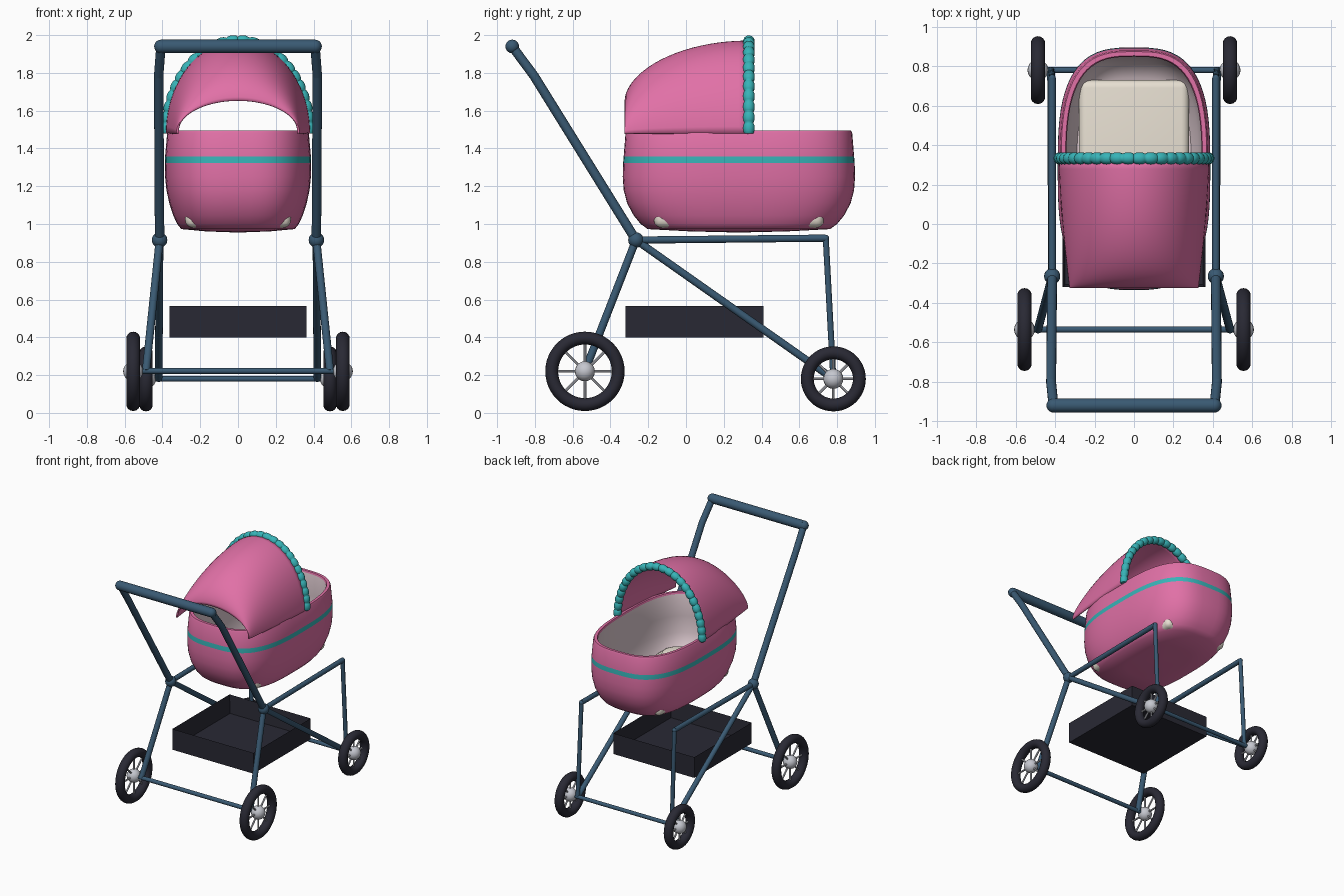
import bpy, bmesh, math
from mathutils import Vector, Matrix

if "Cube" in bpy.data.objects:
    bpy.data.objects.remove(bpy.data.objects["Cube"])


def material(name, rgb):
    m = bpy.data.materials.new(name)
    m.diffuse_color = [(c / 255) ** 2.2 for c in rgb] + [1]
    m.use_nodes = True
    m.node_tree.nodes["Principled BSDF"].inputs["Base Color"].default_value = m.diffuse_color
    return m


PINK = material("pink fabric", (224, 112, 165))
TEAL = material("teal trim", (58, 178, 182))
BLUE = material("blue frame", (60, 90, 114))
BLACK = material("charcoal", (45, 45, 55))
SILVER = material("silver", (196, 198, 206))
LINING = material("pale lining", (222, 202, 208))
CREAM = material("cream mattress", (232, 224, 210))


def finish(name, bm, mats, angle=40, flip=True):
    if flip:
        bmesh.ops.recalc_face_normals(bm, faces=bm.faces)
    me = bpy.data.meshes.new(name)
    bm.to_mesh(me)
    bm.free()
    ob = bpy.data.objects.new(name, me)
    bpy.context.collection.objects.link(ob)
    for m in mats:
        me.materials.append(m)
    if angle:
        me.shade_smooth()
        me.set_sharp_from_angle(angle=math.radians(angle))
    return ob


def add_tube(bm, p, q, r, seg=16):
    p, q = Vector(p), Vector(q)
    d = q - p
    mat = Matrix.Translation((p + q) / 2) @ d.to_track_quat('Z', 'Y').to_matrix().to_4x4()
    bmesh.ops.create_cone(bm, cap_ends=True, segments=seg, radius1=r, radius2=r,
                          depth=d.length, matrix=mat)


def add_ball(bm, p, r, seg=20):
    bmesh.ops.create_uvsphere(bm, u_segments=seg, v_segments=seg // 2, radius=r,
                              matrix=Matrix.Translation(p))


def loft(bm, rings, closed=True):
    """Bridge successive rings of points; returns one face list per gap."""
    vs = [[bm.verts.new(p) for p in ring] for ring in rings]
    out = []
    for a, b in zip(vs, vs[1:]):
        n = len(a)
        out.append([bm.faces.new((a[i], a[(i + 1) % n], b[(i + 1) % n], b[i]))
                    for i in range(n if closed else n - 1)])
    return vs, out


# --- frame tubes, both sides
for s, side in ((-1, "left"), (1, "right")):
    joint = (s * .415, -.265, .915)
    bend, grip = (s * .42, -.805, 1.785), (s * .408, -.92, 1.94)
    corner = (s * .415, .74, .925)
    front_hub, rear_hub = (s * .42, .78, .18), (s * .487, -.535, .222)
    for name, p, q, r in (("handle_arm", joint, bend, .025),
                          ("handle_bend", bend, grip, .025),
                          ("rear_leg", joint, rear_hub, .021),
                          ("long_leg", joint, front_hub, .02),
                          ("top_rail", joint, corner, .019),
                          ("front_strut", corner, front_hub, .016)):
        bm = bmesh.new()
        add_tube(bm, p, q, r)
        if name == "handle_bend":
            add_ball(bm, bend, .025)
            add_ball(bm, grip, .036)
        if name == "front_strut":
            add_ball(bm, corner, .018)
        finish(side + "_" + name, bm, [BLUE])
    bm = bmesh.new()
    add_ball(bm, joint, .041)
    finish(side + "_joint", bm, [BLUE])

for name, p, x, r in (("handle_bar", (-.92, 1.94), .405, .036),
                      ("rear_axle", (-.535, .222), .52, .016),
                      ("front_axle", (.78, .18), .47, .015)):
    bm = bmesh.new()
    add_tube(bm, (-x, *p), (x, *p), r)
    finish(name, bm, [BLUE])


# --- wheels: tyre, spokes and hub
def wheel(name, c, radius):
    c = Vector(c)
    bm = bmesh.new()
    minor, n, k = .034, 48, 14
    rings = []
    for i in range(n + 1):
        a = 2 * math.pi * i / n
        ring = []
        for j in range(k):
            t = 2 * math.pi * j / k
            rr = radius - minor + minor * math.cos(t)
            ring.append(c + Vector((.036 * math.sin(t), rr * math.cos(a), rr * math.sin(a))))
        rings.append(ring)
    loft(bm, rings)
    bmesh.ops.remove_doubles(bm, verts=bm.verts, dist=1e-5)
    finish(name + "_tyre", bm, [BLACK], 60)
    bm = bmesh.new()
    add_ball(bm, c, .053)
    for i in range(8):
        a = math.pi * i / 4
        add_tube(bm, c, c + Vector((0, math.cos(a), math.sin(a))) * (radius - .05), .007, 8)
    finish(name + "_hub", bm, [SILVER])


for s, side in ((-1, "left"), (1, "right")):
    wheel(side + "_rear_wheel", (s * .555, -.535, .22), .21)
    wheel(side + "_front_wheel", (s * .487, .78, .18), .172)

# --- storage tray, open on top
bm = bmesh.new()
bmesh.ops.create_cube(bm, size=1, matrix=Matrix.Translation((0, .045, .4825))
                      @ Matrix.Diagonal((.724, .73, .167, 1)))
top = max(bm.faces, key=lambda f: f.calc_center_median().z)
bmesh.ops.inset_region(bm, faces=[top], thickness=.018)
bmesh.ops.translate(bm, verts=top.verts, vec=(0, 0, -.145))
finish("storage_tray", bm, [BLACK], 0)


# --- carrycot: superellipse rings, outside, over the rim and down the lining
def oval(a, b, z, n=72):
    pts = []
    for i in range(n):
        t = 2 * math.pi * i / n
        c, s = math.cos(t), math.sin(t)
        pts.append((a * math.copysign(abs(c) ** (2 / 3), c),
                    .28 + b * math.copysign(abs(s) ** (2 / 3), s), z))
    return pts


profile = [(.01, .01, .955), (.17, .26, .961), (.30, .483, .973), (.322, .52, 1.0),
           (.343, .557, 1.045), (.364, .592, 1.11), (.379, .61, 1.18), (.386, .615, 1.25),
           (.387, .613, 1.322), (.386, .61, 1.358), (.375, .60, 1.482), (.369, .594, 1.495),
           (.348, .573, 1.495), (.343, .568, 1.482), (.352, .578, 1.30), (.345, .572, 1.17),
           (.325, .54, 1.07), (.29, .46, 1.0), (.01, .01, .985)]
bm = bmesh.new()
rings, bands = loft(bm, [oval(*p) for p in profile])
bm.faces.new(rings[0][::-1])
bm.faces.new(rings[-1])
for f in bands[8]:
    f.material_index = 1
for band in bands[13:]:
    for f in band:
        f.material_index = 2
finish("carrycot", bm, [PINK, TEAL, LINING], 50)

# --- mattress and pillow
bm = bmesh.new()
bmesh.ops.create_cube(bm, size=1, matrix=Matrix.Translation((0, .28, 1.03))
                      @ Matrix.Diagonal((.56, .90, .10, 1)))
bmesh.ops.bevel(bm, geom=bm.edges[:], offset=.04, segments=4, profile=.5, affect='EDGES')
finish("mattress", bm, [CREAM])
bm = bmesh.new()
bmesh.ops.create_uvsphere(bm, u_segments=28, v_segments=14, radius=1,
                          matrix=Matrix.Translation((0, -.03, 1.10))
                          @ Matrix.Diagonal((.22, .14, .055, 1)))
finish("pillow", bm, [CREAM])

# --- hood: half-ellipse arches shrinking toward the handle, then thickened
BASE = 1.478
rings = []
for i in range(21):
    t = math.sin(math.pi / 2 * i / 20)
    h = .175 + .318 * max(0, 1 - t ** 2) ** .55
    a = .382 - .055 * t ** 1.5
    rings.append([(a * math.cos(math.pi * j / 40), .33 - .655 * t,
                   BASE + h * math.sin(math.pi * j / 40)) for j in range(41)])
bm = bmesh.new()
loft(bm, rings, closed=False)
bmesh.ops.recalc_face_normals(bm, faces=bm.faces)
mid = max(bm.faces, key=lambda f: f.calc_center_median().z)
if mid.normal.z < 0:
    bmesh.ops.reverse_faces(bm, faces=bm.faces)
hood = finish("hood", bm, [PINK], 50, flip=False)
mod = hood.modifiers.new("thickness", 'SOLIDIFY')
mod.thickness = .012
mod.offset = -1

# --- beaded trim along the hood's front arch
BEADS, STEPS = 24, 8
path = []
fine = [Vector((.378 * math.cos(math.pi * i / 800), .333, BASE + .491 * math.sin(math.pi * i / 800)))
        for i in range(801)]
lengths = [0]
for p, q in zip(fine, fine[1:]):
    lengths.append(lengths[-1] + (q - p).length)
rings, k, total = [], 0, BEADS * STEPS
for i in range(total + 1):
    while k < 800 and lengths[k] < lengths[-1] * i / total:
        k += 1
    d = (fine[min(k + 1, 800)] - fine[max(k - 1, 0)]).normalized()
    side = Vector((d.z, 0, -d.x))
    r = .023 + .008 * math.sin(math.pi * (i % STEPS) / STEPS) ** .6
    rings.append([fine[k] + side * r * math.cos(math.pi * j / 7)
                  + Vector((0, r * math.sin(math.pi * j / 7), 0)) for j in range(14)])
bm = bmesh.new()
vs, _ = loft(bm, rings)
bm.faces.new(vs[0])
bm.faces.new(vs[-1])
finish("hood_trim", bm, [TEAL], 60)
